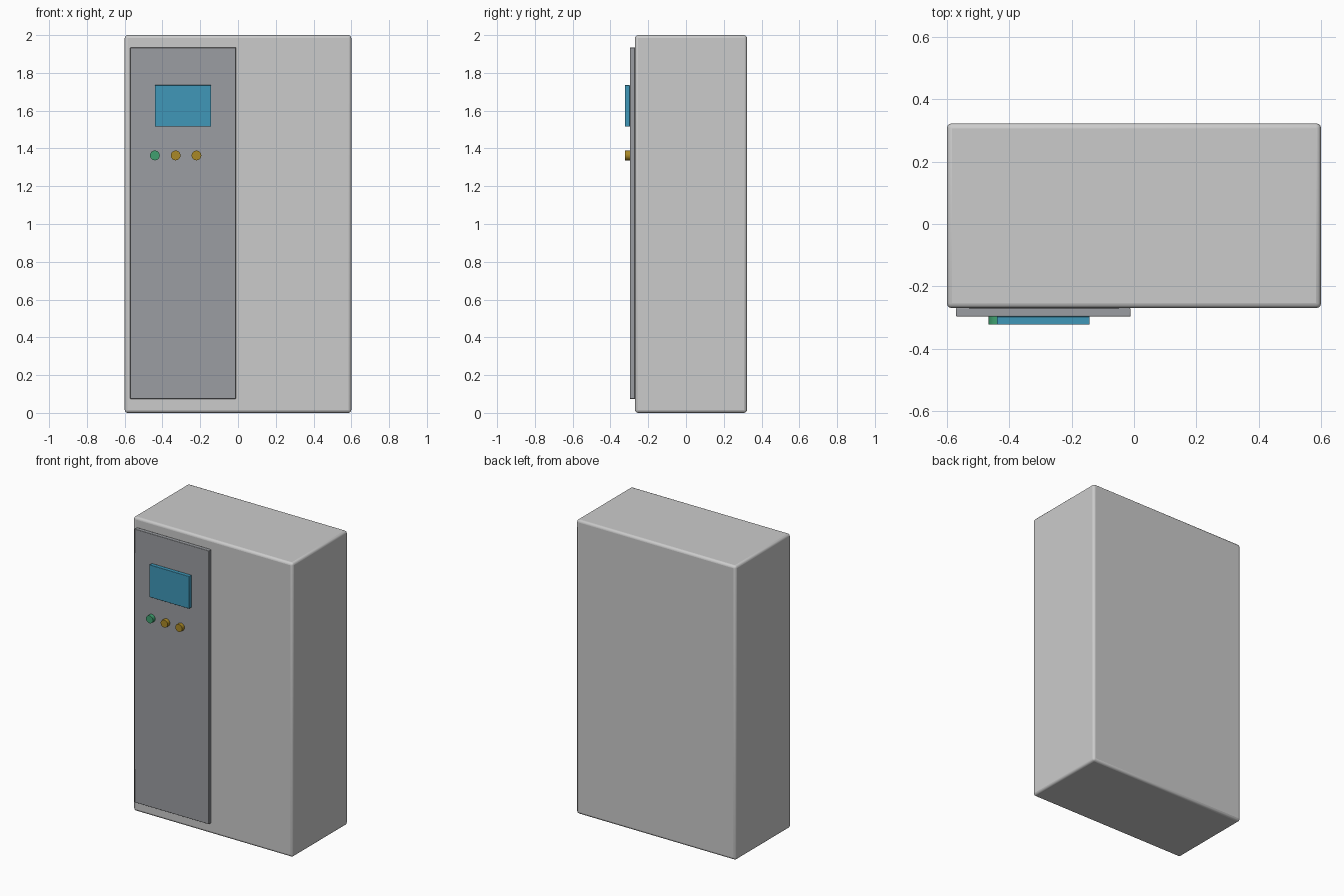
import bpy
import math

if "Cube" in bpy.data.objects:
    bpy.data.objects.remove(bpy.data.objects["Cube"])


def material(name, rgb):
    m = bpy.data.materials.new(name)
    m.diffuse_color = (*rgb, 1)
    m.use_nodes = True
    m.node_tree.nodes["Principled BSDF"].inputs["Base Color"].default_value = m.diffuse_color
    return m


def finish(ob, name, mat=None, bevel=0, segments=2):
    ob.name = name
    if mat:
        ob.data.materials.append(mat)
    if bevel:
        b = ob.modifiers.new("edge_bevel", "BEVEL")
        b.width = bevel
        b.segments = segments
        b.limit_method = "ANGLE"
    return ob


def box(name, x, y, z, **kw):
    """Box from (min, max) ranges on each axis."""
    bpy.ops.mesh.primitive_cube_add(size=1, location=[(a + b) / 2 for a, b in (x, y, z)])
    ob = bpy.context.object
    ob.scale = [b - a for a, b in (x, y, z)]
    bpy.ops.object.transform_apply(location=False, rotation=False, scale=True)
    return finish(ob, name, **kw)


def button(name, x, mat):
    bpy.ops.mesh.primitive_cylinder_add(
        vertices=16, radius=0.026, depth=FACE - FRONT,
        location=(x, (FRONT + FACE) / 2, 1.363), rotation=(math.pi / 2, 0, 0))
    return finish(bpy.context.object, name, mat)


FRONT, FACE, BODY, BACK = -0.323, -0.297, -0.27, 0.323

door_grey = material("door_grey", (0.33, 0.34, 0.36))
screen_blue = material("screen_blue", (0.05, 0.31, 0.48))
green = material("button_green", (0.05, 0.35, 0.16))
amber = material("button_amber", (0.40, 0.25, 0.02))

# Cabinet with softly rounded edges
box("cabinet_body", (-0.6, 0.6), (BODY, BACK), (0, 2), bevel=0.016, segments=3)

# Door panel on the left half of the front
box("door_panel", (-0.571, -0.011), (FACE, BODY), (0.074, 1.934), mat=door_grey, bevel=0.003)

# Display screen
box("display_screen", (-0.44, -0.142), (FRONT, FACE), (1.515, 1.735), mat=screen_blue, bevel=0.002)

# Row of control buttons
for i, mat in enumerate((green, amber, amber)):
    button(f"control_button_{i + 1}", -0.44 + 0.11 * i, mat)

# Smooth shading with sharp edges kept
for ob in bpy.data.objects:
    ob.select_set(True)
bpy.ops.object.shade_smooth_by_angle(angle=math.radians(30))
